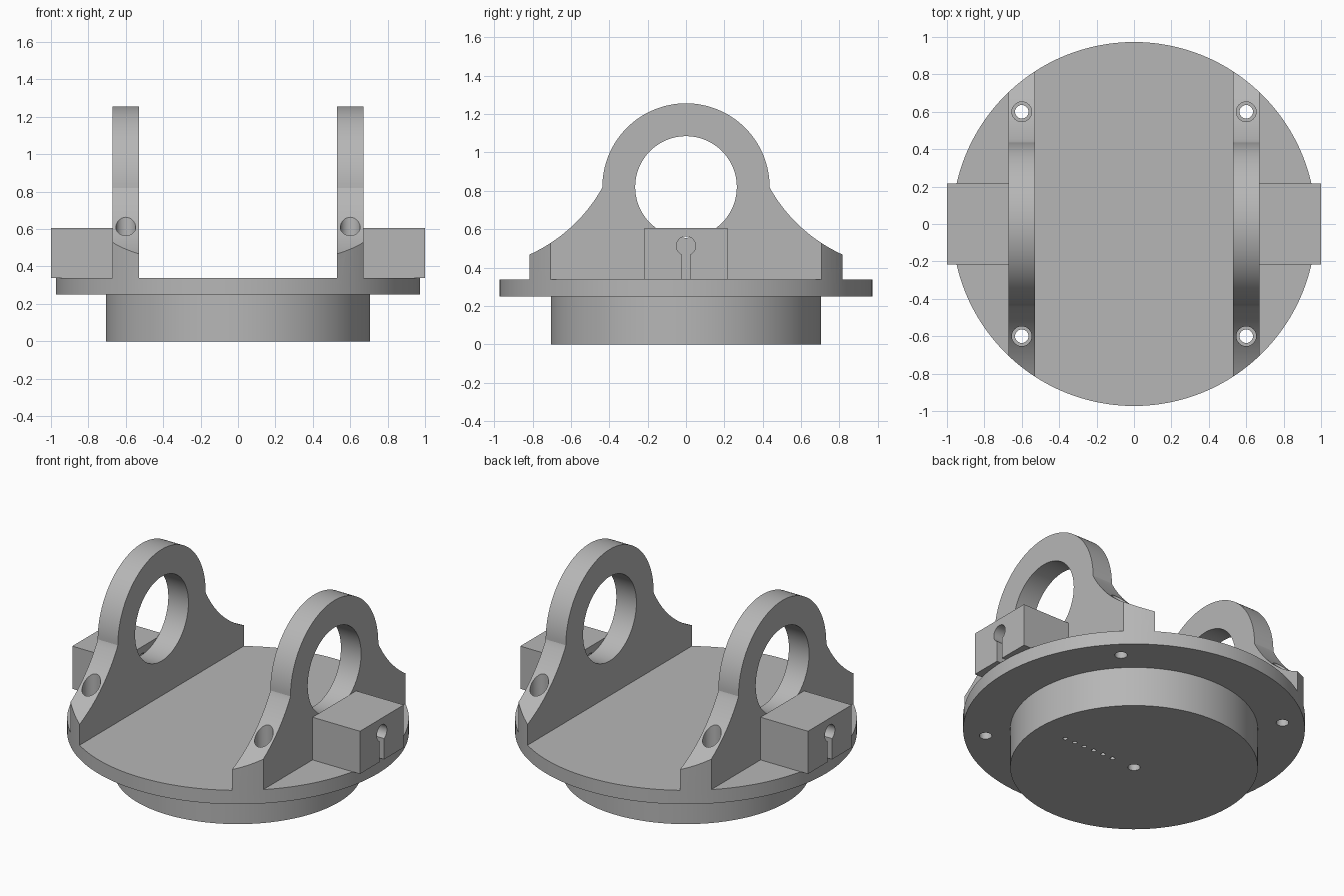
import bpy
import bmesh
from math import cos, sin, radians
from mathutils import Vector

if "Cube" in bpy.data.objects:
    bpy.data.objects.remove(bpy.data.objects["Cube"])

grey = bpy.data.materials.new("plain grey")
grey.use_nodes = True
colour = (0.47, 0.47, 0.47, 1)
grey.diffuse_color = colour
grey.node_tree.nodes["Principled BSDF"].inputs["Base Color"].default_value = colour


def arc(cy, cz, r, start, end, steps):
    angles = [radians(start + (end - start) * i / steps) for i in range(steps + 1)]
    return [(cy + r * cos(a), cz + r * sin(a)) for a in angles]


def prism(name, points, direction):
    """Extrude a closed outline of 3D points along a direction."""
    bm = bmesh.new()
    face = bm.faces.new([bm.verts.new(p) for p in points])
    extruded = bmesh.ops.extrude_face_region(bm, geom=[face])["geom"]
    moved = [v for v in extruded if isinstance(v, bmesh.types.BMVert)]
    bmesh.ops.translate(bm, verts=moved, vec=Vector(direction))
    bmesh.ops.recalc_face_normals(bm, faces=bm.faces)
    mesh = bpy.data.meshes.new(name)
    bm.to_mesh(mesh)
    bm.free()
    mesh.materials.append(grey)
    obj = bpy.data.objects.new(name, mesh)
    bpy.context.collection.objects.link(obj)
    return obj


def side_prism(name, outline, x0, x1):
    return prism(name, [(x0, y, z) for y, z in outline], (x1 - x0, 0, 0))


def cylinder(name, x, y, r, z0, z1, sides=32):
    ring = arc(x, y, r, 0, 360, sides)[:-1]
    return prism(name, [(px, py, z0) for px, py in ring], (0, 0, z1 - z0))


def rectangle(half_width, z0, z1):
    return [(-half_width, z0), (half_width, z0), (half_width, z1), (-half_width, z1)]


def combine(target, tool, operation):
    """Apply a boolean and discard the tool."""
    mod = target.modifiers.new("combine", "BOOLEAN")
    mod.operation = operation
    mod.solver = "EXACT"
    mod.object = tool
    bpy.context.view_layer.objects.active = target
    bpy.ops.object.modifier_apply(modifier=mod.name)
    bpy.data.objects.remove(tool)


FLANGE_BOTTOM, FLANGE_TOP = 0.25, 0.337
RING_Z = 0.82

# Lug outline: concave flank running up into a round eye
half = [(0.9, 0.3)]
half += arc(1.157, 1.22, 0.826, 251.9, 209.8, 24)
half += arc(0, RING_Z, 0.436, 0, 90, 32)
outline = half + [(-y, z) for y, z in reversed(half[:-1])]

# Flange slab and two lugs, trimmed together by the round rim
body = side_prism("mounting_body", rectangle(1.2, FLANGE_BOTTOM, FLANGE_TOP), -1.2, 1.2)
for side in (-1, 1):
    lug = side_prism("lug", outline, side * 0.53, side * 0.67)
    eye = side_prism("eye", arc(0, RING_Z, 0.265, 0, 360, 72)[:-1], side * 0.4, side * 0.8)
    combine(lug, eye, "DIFFERENCE")
    combine(body, lug, "UNION")
combine(body, cylinder("rim", 0, 0, 0.973, 0.1, 1.5, 128), "INTERSECT")

# Boss below the flange
combine(body, cylinder("boss", 0, 0, 0.705, 0, 0.3, 128), "UNION")

# Counterbored screw holes
for x in (-0.6, 0.6):
    for y in (-0.6, 0.6):
        combine(body, cylinder("counterbore", x, y, 0.053, 0.42, 1.0), "DIFFERENCE")
        combine(body, cylinder("screw_hole", x, y, 0.036, 0.1, 0.5), "DIFFERENCE")

# Blind holes in the underside: one in the middle and a row of small ones
combine(body, cylinder("centre_hole", 0, 0, 0.035, -0.1, 0.12), "DIFFERENCE")
for i in range(6):
    combine(body, cylinder("small_hole", 0.16 + 0.07 * i, 0, 0.014, -0.1, 0.1, 16), "DIFFERENCE")

# Side blocks with a keyhole slot
keyhole = [(-0.022, 0.2)] + arc(0, 0.513, 0.05, 244, -64, 32) + [(0.022, 0.2)]
blocks = []
for side, label in ((-1, "right"), (1, "left")):
    block = side_prism("block_" + label, rectangle(0.217, FLANGE_TOP, 0.605), side * 0.67, side)
    combine(block, side_prism("keyhole", keyhole, side * 0.6, side * 1.1), "DIFFERENCE")
    blocks.append(block)

# Smooth the round walls and keep edges sharp
bpy.ops.object.select_all(action="DESELECT")
for obj in [body] + blocks:
    obj.select_set(True)
bpy.context.view_layer.objects.active = body
bpy.ops.object.shade_smooth_by_angle(angle=radians(20))
